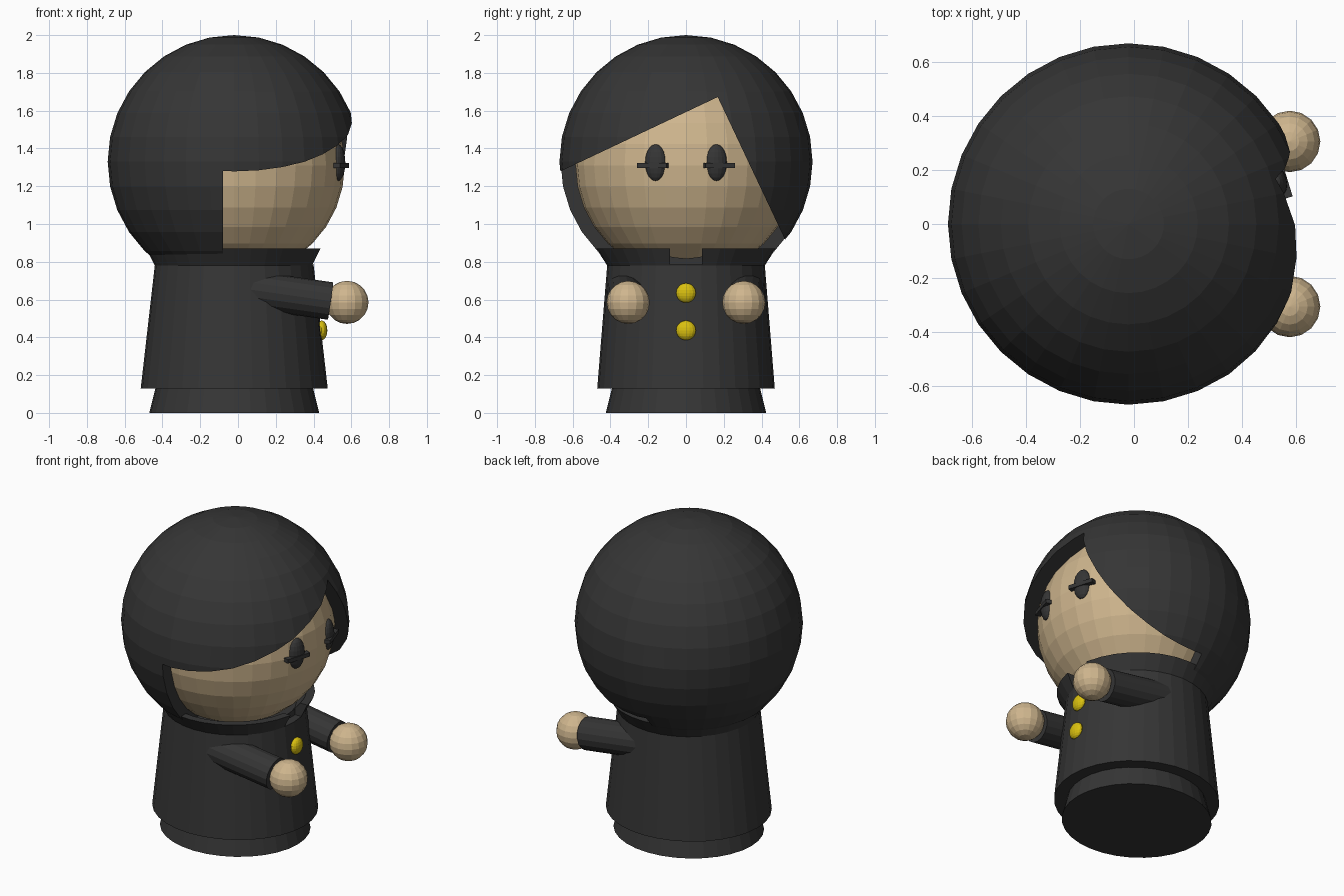
import bpy, bmesh, math
from mathutils import Matrix, Vector

if "Cube" in bpy.data.objects:
    bpy.data.objects.remove(bpy.data.objects["Cube"])

CX = -0.02  # axis of the head and coat


def material(name, rgb):
    m = bpy.data.materials.new(name)
    m.diffuse_color = (*rgb, 1)
    m.use_nodes = True
    m.node_tree.nodes["Principled BSDF"].inputs["Base Color"].default_value = m.diffuse_color
    return m


BLACK = material("charcoal", (0.036, 0.036, 0.036))
SKIN = material("skin", (0.62, 0.465, 0.27))
YELLOW = material("yellow", (0.70, 0.53, 0.005))


def finish(name, bm, mat):
    bmesh.ops.recalc_face_normals(bm, faces=bm.faces[:])
    me = bpy.data.meshes.new(name)
    bm.to_mesh(me)
    bm.free()
    me.materials.append(mat)
    ob = bpy.data.objects.new(name, me)
    bpy.context.collection.objects.link(ob)
    return ob


def place(loc, scale=(1, 1, 1), turn=0):
    return (Matrix.Translation(loc) @ Matrix.Rotation(turn, 4, 'Z')
            @ Matrix.Diagonal((*scale, 1)))


def ball(name, loc, size, mat, seg=32, rings=16, turn=0):
    bm = bmesh.new()
    bmesh.ops.create_uvsphere(bm, u_segments=seg, v_segments=rings, radius=1,
                              matrix=place(loc, size, turn))
    return finish(name, bm, mat)


def box(name, loc, size, mat, turn=0):
    bm = bmesh.new()
    bmesh.ops.create_cube(bm, size=1, matrix=place(loc, size, turn))
    return finish(name, bm, mat)


def lathe(name, rows, mat, seg=32):
    """Closed stack of rings; each row is (x radius, y radius, z)."""
    bm = bmesh.new()
    rings = []
    for rx, ry, z in rows:
        rings.append([bm.verts.new((CX + rx * math.cos(a), ry * math.sin(a), z))
                      for a in (2 * math.pi * i / seg for i in range(seg))])
    for a, b in zip(rings, rings[1:]):
        for i in range(seg):
            j = (i + 1) % seg
            bm.faces.new((a[i], a[j], b[j], b[i]))
    bm.faces.new(rings[0])
    bm.faces.new(rings[-1])
    return finish(name, bm, mat)


def cut(ob, cutter):
    cutter.hide_render = True
    mod = ob.modifiers.new("cut", 'BOOLEAN')
    mod.operation = 'DIFFERENCE'
    mod.solver = 'EXACT'
    mod.object = cutter
    bpy.context.view_layer.objects.active = ob
    bpy.ops.object.modifier_apply(modifier=mod.name)
    bpy.data.objects.remove(cutter)


# Skirt base, coat and flared collar
lathe("base", [(0.45, 0.425, 0), (0.415, 0.39, 0.14)], BLACK)
lathe("coat", [(0.495, 0.47, 0.13), (0.42, 0.417, 0.785)], BLACK)
collar = lathe("collar", [(0.42, 0.417, 0.78), (0.465, 0.475, 0.87),
                          (0.415, 0.425, 0.87), (0.36, 0.36, 0.805)], BLACK)
cut(collar, box("collar_notch", (0.55, 0, 0.885), (0.4, 0.17, 0.2), BLACK))

# Face and hair cap with a tilted square opening
ball("face", (CX, 0, 1.31), (0.585,) * 3, SKIN)
hair = ball("hair", (CX, 0, 1.33), (0.67,) * 3, BLACK)
bm = bmesh.new()
corner = Vector((0, 0.168, 1.672))
d1, d2 = Vector((0, -0.904, -0.427)) * 2, Vector((0, 0.427, -0.904)) * 2
face = bm.faces.new([bm.verts.new(p + Vector((-0.08, 0, 0))) for p in
                     (corner, corner + d1, corner + d1 + d2, corner + d2)])
ext = bmesh.ops.extrude_face_region(bm, geom=[face])
bmesh.ops.translate(bm, vec=(1.2, 0, 0),
                    verts=[v for v in ext["geom"] if isinstance(v, bmesh.types.BMVert)])
cut(hair, finish("hair_opening", bm, BLACK))

for side, s in (("right", -1), ("left", 1)):
    # Eye with a horizontal lash bar following the face
    ball(side + "_eye", (0.53, 0.161 * s, 1.325), (0.036, 0.058, 0.097), BLACK, 16, 10,
         turn=0.28 * s)
    box(side + "_lash", (0.54, 0.174 * s, 1.31), (0.05, 0.165, 0.025), BLACK, turn=0.3 * s)

    # Sleeve and hand
    start, end = Vector((0.0, 0.32 * s, 0.662)), Vector((0.49, 0.312 * s, 0.592))
    axis = end - start
    bm = bmesh.new()
    bmesh.ops.create_cone(bm, cap_ends=True, segments=16, radius1=0.1, radius2=0.1,
                          depth=axis.length,
                          matrix=Matrix.Translation((start + end) / 2)
                          @ axis.to_track_quat('Z', 'Y').to_matrix().to_4x4())
    finish(side + "_sleeve", bm, BLACK)
    ball(side + "_hand", (0.577, 0.306 * s, 0.585), (0.114,) * 3, SKIN, 16, 10)

# Coat buttons
for name, x, z in (("upper_button", 0.42, 0.635), ("lower_button", 0.443, 0.437)):
    ball(name, (x, 0, z), (0.03, 0.052, 0.052), YELLOW, 16, 10)
